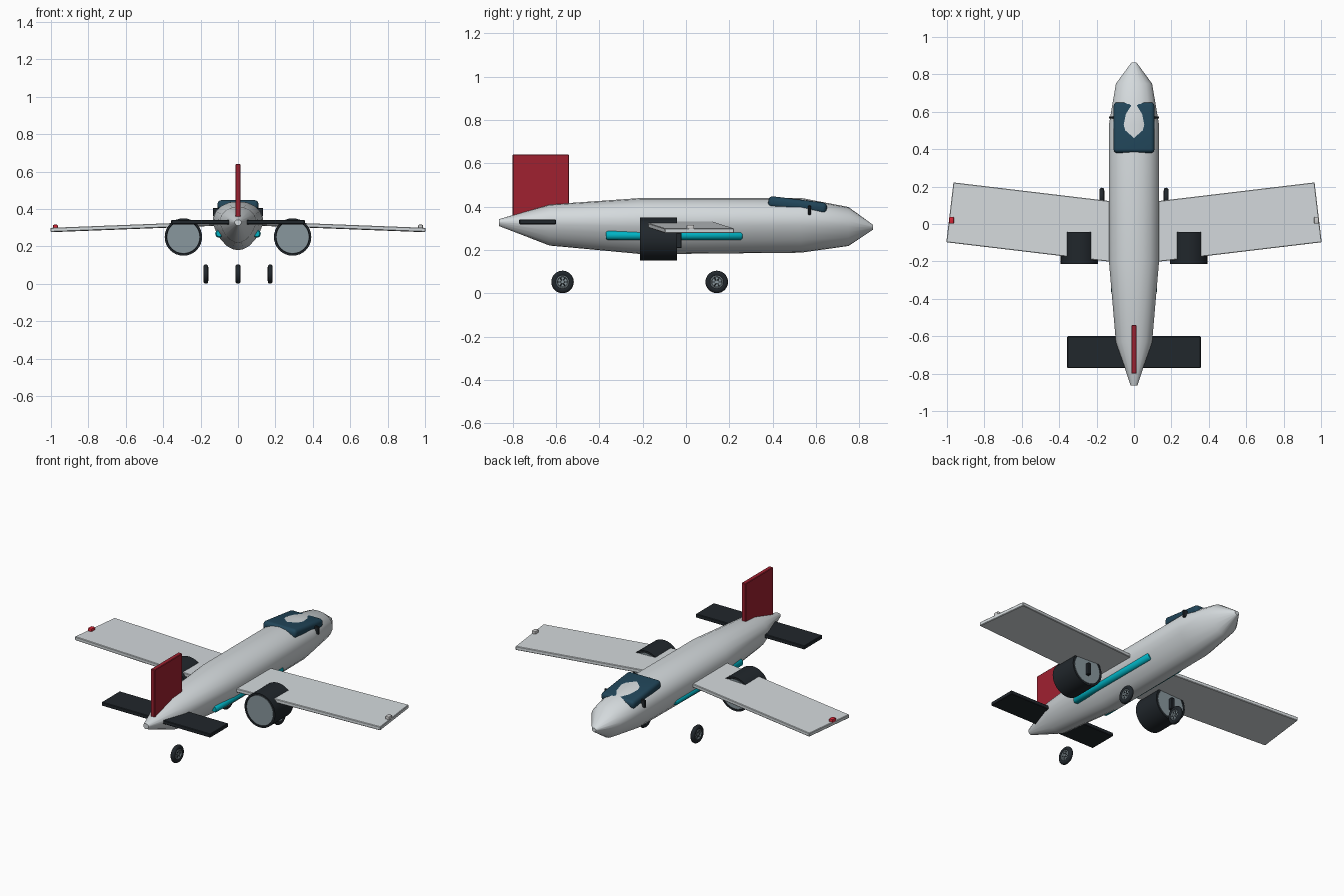
import bpy, bmesh, math
from math import radians
from mathutils import Matrix, Vector

if "Cube" in bpy.data.objects:
    bpy.data.objects.remove(bpy.data.objects["Cube"])


def material(name, rgb):
    m = bpy.data.materials.new(name)
    m.diffuse_color = (*rgb, 1)
    m.use_nodes = True
    m.node_tree.nodes["Principled BSDF"].inputs["Base Color"].default_value = m.diffuse_color
    return m


HULL = material("pale_grey", (0.66, 0.70, 0.72))
DARK = material("charcoal", (0.015, 0.02, 0.025))
STEEL = material("steel", (0.25, 0.31, 0.34))
GLASS = material("glass", (0.015, 0.06, 0.10))
RED = material("red", (0.35, 0.015, 0.03))
LAMP_RED = material("lamp_red", (0.7, 0.02, 0.04))
CYAN = material("cyan", (0.0, 0.45, 0.55))
WHITE = material("white", (0.8, 0.8, 0.8))


def finish(name, bm, mat, smooth=None):
    bmesh.ops.recalc_face_normals(bm, faces=bm.faces)
    me = bpy.data.meshes.new(name)
    bm.to_mesh(me)
    bm.free()
    if smooth:
        me.shade_smooth()
        me.set_sharp_from_angle(angle=radians(smooth))
    me.materials.append(mat)
    ob = bpy.data.objects.new(name, me)
    bpy.context.collection.objects.link(ob)
    return ob


def box(name, loc, size, mat, rot=(0, 0, 0), bevel=0.003, segments=1):
    bm = bmesh.new()
    bmesh.ops.create_cube(bm, size=1)
    bmesh.ops.scale(bm, vec=size, verts=bm.verts)
    bmesh.ops.bevel(bm, geom=bm.edges[:], offset=bevel, segments=segments,
                    profile=0.5, affect='EDGES')
    ob = finish(name, bm, mat, 35 if segments > 1 else None)
    ob.location, ob.rotation_euler = loc, rot
    return ob


def lathe(name, loc, profile, mat, axis='Y', steps=32):
    """Spin (radius, along) points round the y or x axis."""
    bm = bmesh.new()
    vs = [bm.verts.new((r, a, 0)) for r, a in profile]
    es = [bm.edges.new(p) for p in zip(vs, vs[1:])]
    bmesh.ops.spin(bm, geom=vs + es, cent=(0, 0, 0), axis=(0, 1, 0),
                   angle=math.tau, steps=steps)
    bmesh.ops.remove_doubles(bm, verts=bm.verts, dist=1e-5)
    if axis == 'X':
        bmesh.ops.rotate(bm, verts=bm.verts, matrix=Matrix.Rotation(radians(90), 3, 'Z'))
    ob = finish(name, bm, mat, 40)
    ob.location = loc
    return ob


# Fuselage: egg-shaped section lofted through stations (y, half width, bottom, top)
half = [(0, 1), (.35, .96), (.65, .82), (.88, .6), (1, .28), (.97, 0),
        (.86, -.28), (.7, -.55), (.45, -.83), (.2, -.97), (0, -1)]
section = half + [(-x, z) for x, z in half[-2:0:-1]]
stations = [(-.863, .018, .31, .342), (-.63, .097, .22, .41), (-.2, .134, .18, .44),
            (.53, .134, .187, .44), (.75, .097, .218, .398), (.863, .014, .293, .316)]
bm = bmesh.new()
rings = [[bm.verts.new((x * w, y, (lo + hi) / 2 + z * (hi - lo) / 2)) for x, z in section]
         for y, w, lo, hi in stations]
n = len(section)
for a, b in zip(rings, rings[1:]):
    for i in range(n):
        bm.faces.new((a[i], a[(i + 1) % n], b[(i + 1) % n], b[i]))
bm.faces.new(rings[0])
bm.faces.new(rings[-1])
finish("fuselage", bm, HULL, 40)

# Canopy and its cross frame
box("canopy", (0, .515, .407), (.218, .272, .052), GLASS, (radians(-7), 0, 0), .02, 4)
box("canopy_frame", (0, .57, .383), (.268, .012, .045), DARK)

# Tail surfaces
box("tail_fin", (0, -.67, .49), (.026, .26, .30), RED)
box("tailplane", (0, -.685, .329), (.714, .17, .022), DARK)

for s, side in ((-1, "left"), (1, "right")):
    # Wing: slab swept and drooped towards the tip
    box(side + "_wing", (s * .545, .01, .305), (.885, .322, .022), HULL,
        (0, s * radians(2.2), s * radians(6.8)))
    box(side + "_tip_light", (s * .976, .02, .304), (.026, .036, .024),
        LAMP_RED if s < 0 else WHITE, (0, 0, 0), .006, 2)

    # Engine: barrel with pale discs at both ends and a rear strut
    ex, ez = s * .292, .25
    lathe(side + "_engine", (ex, 0, ez),
          [(0, -.209), (.088, -.209), (.09, -.213), (.1, -.213), (.1, -.042),
           (.09, -.042), (.088, -.045), (0, -.045)], DARK)
    lathe(side + "_engine_disc", (ex, 0, ez),
          [(0, -.212), (.087, -.212), (.087, -.042), (0, -.042)], STEEL)
    box(side + "_engine_strut", (ex, -.04, .243), (.022, .04, .07), DARK)

    # Side tube
    lathe(side + "_side_tube", (s * .101, -.055, .267),
          [(0, -.315), (.015, -.315), (.021, -.307), (.021, .307), (.015, .315), (0, .315)],
          CYAN, steps=16)

# Wheels: rounded tyre, rim ring and hub
for name, x, y in (("tail", 0, -.57), ("left", -.172, .142), ("right", .172, .142)):
    c = (x, y, .052)
    lathe(name + "_tyre", c,
          [(.03, -.010), (.036, -.013), (.045, -.012), (.050, -.007), (.052, 0),
           (.050, .007), (.045, .012), (.036, .013), (.03, .010), (.03, -.010)], DARK, 'X')
    lathe(name + "_rim", c,
          [(.031, -.009), (.031, .009), (.025, .011), (.022, .006), (.009, .006),
           (.008, .011), (0, .011), (0, -.011), (.008, -.011), (.009, -.006),
           (.022, -.006), (.025, -.011), (.031, -.009)], STEEL, 'X')
    for k in range(3):
        box(f"{name}_spoke_{k + 1}", c, (.016, .048, .005), DARK,
            (radians(60 * k), 0, 0), .001)
